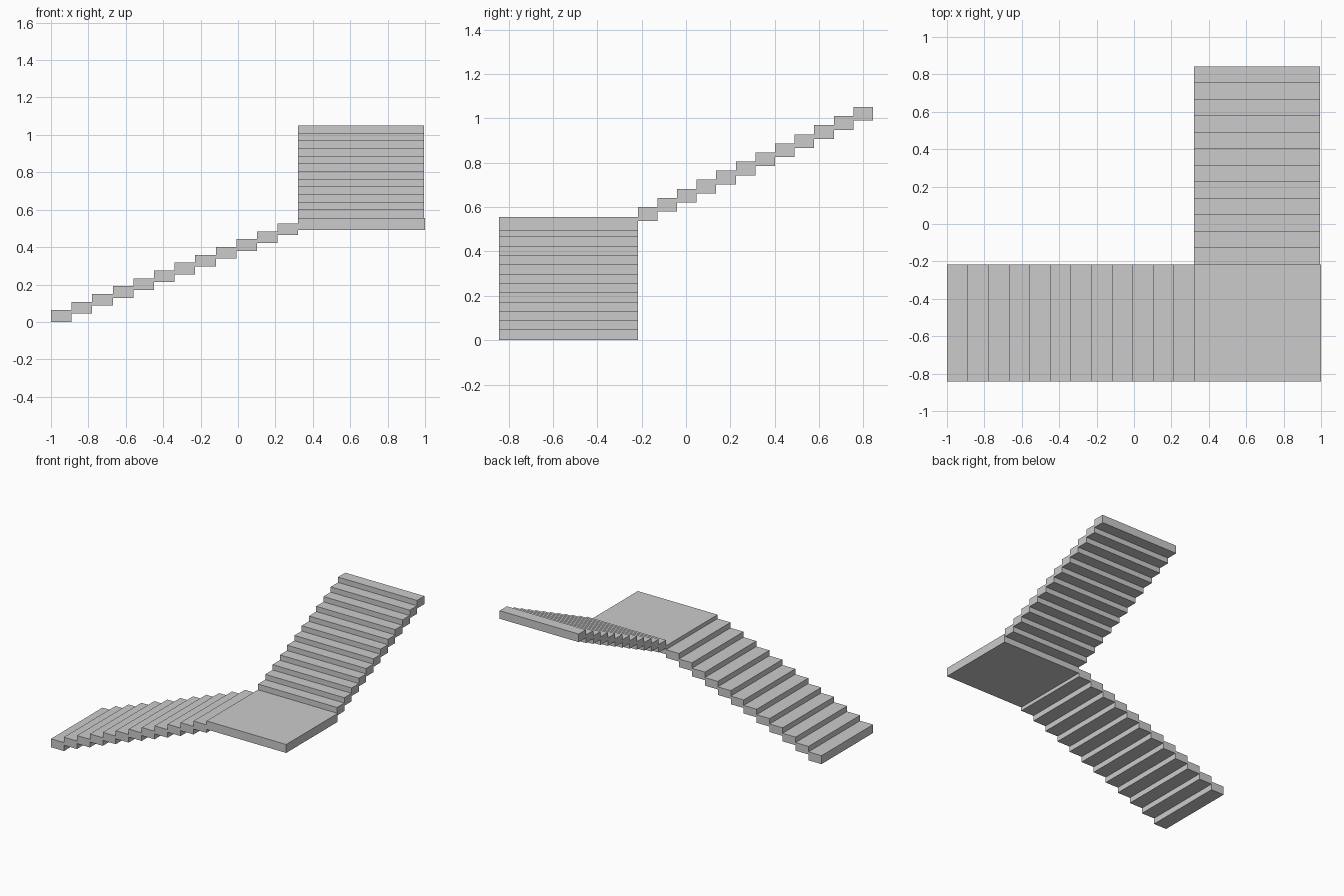
import bpy

if "Cube" in bpy.data.objects:
    bpy.data.objects.remove(bpy.data.objects["Cube"])


def box(name, x0, x1, y0, y1, z0, z1):
    bpy.ops.mesh.primitive_cube_add(size=1, location=((x0 + x1) / 2, (y0 + y1) / 2, (z0 + z1) / 2))
    ob = bpy.context.object
    ob.name = name
    ob.scale = (x1 - x0, y1 - y0, z1 - z0)
    bpy.ops.object.transform_apply(location=False, rotation=False, scale=True)
    return ob


STEPS = 12
THICK = 0.062
X_TURN, Y_TURN = 0.322, -0.217   # inner corner of the landing
X_END, Y_END = 1.0, 0.843

# Lower flight, rising towards +x
run = (X_TURN + 1.0) / STEPS
for i in range(STEPS):
    x, z = -1.0 + i * run, 0.003 + i * 0.0419
    box(f"lower_step_{i + 1}", x, x + run, -Y_END, Y_TURN, 0 if i == 0 else z, z + THICK)

# Corner landing
box("landing", X_TURN, X_END, -Y_END, Y_TURN, 0.491, 0.556)

# Upper flight, rising towards +y
run = (Y_END - Y_TURN) / STEPS
for i in range(STEPS):
    y, z = Y_TURN + i * run, 0.538 + i * 0.041
    box(f"upper_step_{i + 1}", X_TURN, 0.994, y, y + run, z, z + THICK)
